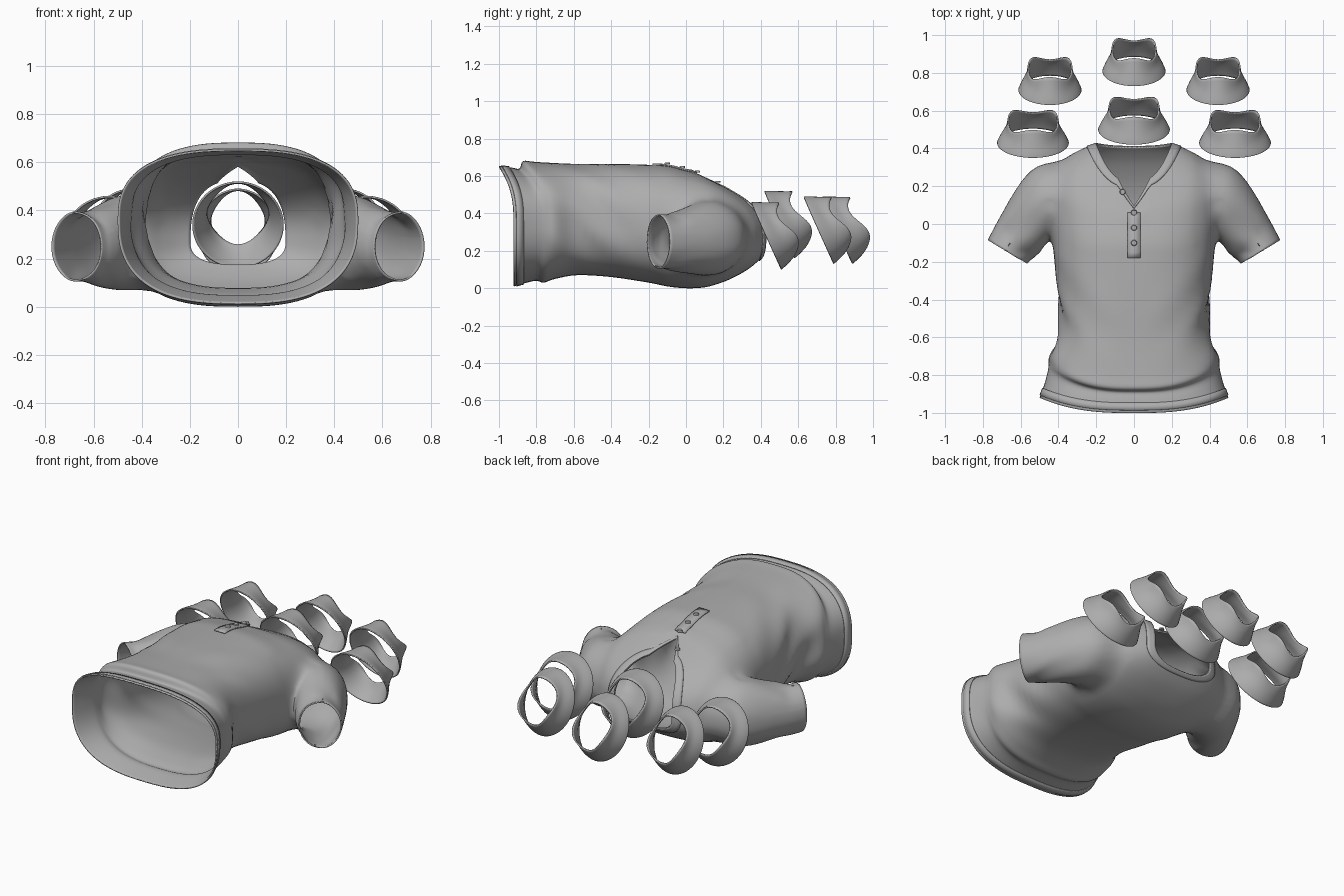
import bpy, bmesh
from math import sin, cos, pi, atan2, exp, radians
from mathutils import Vector
from mathutils.bvhtree import BVHTree

if "Cube" in bpy.data.objects:
    bpy.data.objects.remove(bpy.data.objects["Cube"])

cloth = bpy.data.materials.new("grey cloth")
cloth.use_nodes = True
GREY = (0.42, 0.42, 0.42, 1)
cloth.diffuse_color = GREY
cloth.node_tree.nodes["Principled BSDF"].inputs["Base Color"].default_value = GREY

SEG, SUB = 96, 4


def finish(name, bm, thickness=0.0):
    mesh = bpy.data.meshes.new(name)
    bm.to_mesh(mesh)
    mesh.materials.append(cloth)
    obj = bpy.data.objects.new(name, mesh)
    bpy.context.collection.objects.link(obj)
    if thickness:
        mod = obj.modifiers.new("thickness", "SOLIDIFY")
        mod.thickness, mod.offset = thickness, -1
    bpy.ops.object.select_all(action="DESELECT")
    obj.select_set(True)
    bpy.context.view_layer.objects.active = obj
    bpy.ops.object.shade_smooth_by_angle(angle=radians(50))
    return obj


def spline(rows, sub):
    """Catmull-Rom interpolation through rows of numbers."""
    out = []
    for i in range(len(rows) - 1):
        a, b, c, d = (rows[min(max(i + k, 0), len(rows) - 1)] for k in (-1, 0, 1, 2))
        for s in range(sub):
            t = s / sub
            out.append([q + t / 2 * (r - p + t * (2 * p - 5 * q + 4 * r - u + t * (3 * (q - r) + u - p)))
                        for p, q, r, u in zip(a, b, c, d)])
    return out + [rows[-1]]


def skin(bm, rings):
    """Quads between successive closed rings of vertices."""
    for lower, upper in zip(rings, rings[1:]):
        n = len(lower)
        for j in range(n):
            k = (j + 1) % n
            bm.faces.new((lower[j], lower[k], upper[k], upper[j]))


def body_point(row, a):
    fy, fz, sx, sy, sz, by, bz = row
    c, s = cos(a), sin(a)
    ey, ez = (fy, fz) if s > 0 else (by, bz)
    x = sx * abs(c) ** 0.75 * (1 if c > 0 else -1)
    y = sy + (ey - sy) * s * s
    z = sz + (ez - sz) * abs(s) ** 0.78
    # button slit pulled down from the front neckline
    if s > 0 and y > 0:
        w = max(0, 1 - abs(x) / 0.085) * 0.58
        y, z = y * (1 - w), z + 0.45 * y * w
    # soft folds gathered at the waist
    fold = exp(-((y + 0.5) / 0.2) ** 2) * abs(c) * 0.011
    x += fold * sin(24 * (y + 0.9 * z)) * (1 if c > 0 else -1)
    if s > 0:
        z += fold * sin(20 * (y - 0.9 * abs(x)))
    return x, y, z


# Sections from hem to neckline: front y z, side x y z, back y z
sections = [
    (-1.00, .655, .50, -.92, .36, -.92, .01), (-.93, .645, .475, -.85, .36, -.85, .03),
    (-.89, .64, .455, -.78, .36, -.80, .04), (-.87, .68, .45, -.74, .36, -.76, .03),
    (-.80, .675, .445, -.69, .36, -.70, .05), (-.60, .665, .395, -.58, .36, -.58, .07),
    (-.40, .665, .40, -.40, .35, -.40, .06), (-.20, .66, .42, -.20, .33, -.20, .03),
    (-.10, .655, .435, -.08, .30, -.10, .01), (0, .63, .45, .04, .28, 0, 0),
    (.05, .615, .455, .14, .27, .10, .005), (.09, .60, .45, .22, .26, .19, .03),
    (.12, .585, .42, .29, .26, .26, .06), (.15, .57, .36, .35, .26, .33, .10),
    (.18, .555, .27, .40, .26, .38, .14), (.22, .53, .20, .425, .27, .41, .17)]
rows = spline(sections, SUB)
angles = [2 * pi * j / SEG for j in range(SEG)]

# Shirt body
bm = bmesh.new()
skin(bm, [[bm.verts.new(body_point(r, a)) for a in angles] for r in rows])
surface = BVHTree.FromBMesh(bm)

# Armholes, and sleeves drawn out from their rims
ARM_Y, ARM_Z = 0.12, 0.27
holes = [f for f in bm.faces if abs(f.calc_center_median().x) > 0.2 and
         ((f.calc_center_median().y - ARM_Y) / .2) ** 2 + ((f.calc_center_median().z - ARM_Z) / .19) ** 2 < 1]
bmesh.ops.delete(bm, geom=holes, context="FACES")
# Outer x y, inner x y, bottom z, top z
sleeve_rows = spline([
    (.50, .335, .45, -.09, .06, .47), (.60, .23, .485, -.135, .075, .44),
    (.68, .09, .52, -.17, .09, .41), (.73, 0, .545, -.19, .10, .39),
    (.775, -.085, .565, -.21, .105, .395)], SUB)
for side in (-1, 1):
    edges = [e for e in bm.edges if e.is_boundary and
             all(v.co.x * side > 0.2 and -0.2 < v.co.y < 0.36 and
                 ((v.co.y - ARM_Y) / .27) ** 2 + ((v.co.z - ARM_Z) / .26) ** 2 < 1 for v in e.verts)]
    rim = {v for e in edges for v in e.verts}
    made = {}
    previous = {v: v for v in rim}
    turn = {v: atan2((v.co.z - ARM_Z) / .19, (v.co.y - ARM_Y) / .2) for v in rim}
    for i, (ox, oy, ix, iy, lo, hi) in enumerate(sleeve_rows):
        ring = {}
        for v in rim:
            c, s = (1 + cos(turn[v])) / 2, sin(turn[v])
            ripple = 0.006 * sin(5 * turn[v] + i * 0.5) * sin(pi * i / len(sleeve_rows))
            ring[v] = bm.verts.new((side * (ix + (ox - ix) * c), iy + (oy - iy) * c,
                                    (lo + hi) / 2 + ((hi - lo) / 2 + ripple) * s))
        for e in edges:
            a, b = e.verts
            bm.faces.new((previous[a], previous[b], ring[b], ring[a]))
        previous = ring
near = [v for v in bm.verts if 0.32 < abs(v.co.x) < 0.66 and -0.14 < v.co.y < 0.36 and not
        (v.is_boundary)]
for _ in range(8):
    bmesh.ops.smooth_vert(bm, verts=near, factor=0.5, use_axis_x=True, use_axis_y=True, use_axis_z=True)
bmesh.ops.recalc_face_normals(bm, faces=bm.faces)
if max(bm.faces, key=lambda f: f.calc_center_median().z).normal.z < 0:
    bmesh.ops.reverse_faces(bm, faces=bm.faces)
finish("shirt_body", bm, 0.008)


# Raised trims around the neckline and the hem
def trim(name, part):
    bm = bmesh.new()
    skin(bm, [[bm.verts.new(body_point(r, a)) for a in angles] for r in part])
    bm.normal_update()
    top = max(bm.faces, key=lambda f: f.normal.z ** 2)
    up = 1 if (top.normal.z > 0) == (top.calc_center_median().z > 0.3) else -1
    for v in bm.verts:
        v.co += v.normal * up * 0.005
    finish(name, bm, 0.006 * up)


trim("neck_band", rows[-4:])
trim("hem_band", rows[1:4])


def drop(x, y):
    hit = surface.ray_cast(Vector((x, y, 2)), Vector((0, 0, -1)))[0]
    return hit.z if hit else 0.6


# Button placket following the chest
bm = bmesh.new()
strip = [[bm.verts.new((x, y, drop(x, y) + 0.008)) for x in (-.035, 0, .035)]
         for y in [-.18 + .03 * k for k in range(9)]]
for low, high in zip(strip, strip[1:]):
    for k in range(2):
        bm.faces.new((low[k], low[k + 1], high[k + 1], high[k]))
finish("placket", bm, 0.008)

# Buttons
for n, (x, y) in enumerate([(0, -.10), (0, -.02), (0, .06), (-.06, .17)]):
    bm = bmesh.new()
    bmesh.ops.create_cone(bm, cap_ends=True, segments=20, radius1=.016, radius2=.013, depth=.01)
    bmesh.ops.translate(bm, verts=bm.verts, vec=(x, y, drop(x, y) + 0.013))
    finish(f"button_{n + 1}", bm)


# Loose collars: flared tubes leaning forward, with a wavy narrow rim
def collar(name, x0, dy, dz, width):
    # half width, then y z of the front and back of each rim
    profile = spline([(.19, .35, .46, .51, .10), (.175, .37, .46, .54, .125),
                      (.145, .42, .455, .58, .165), (.135, .48, .45, .61, .205)], 3)
    bm = bmesh.new()
    rings = []
    for i, (hw, fy, fz, by, bz) in enumerate(profile):
        wave = i / (len(profile) - 1)
        ring = []
        for a in angles[::2]:
            t = (1 - sin(a)) / 2
            lift = wave ** 2 * 0.018 * cos(3 * a + pi / 2)
            ring.append(bm.verts.new((x0 + hw * width * cos(a),
                                      fy + (by - fy) * t + dy + lift,
                                      fz + (bz - fz) * t + dz + lift / 2)))
        rings.append(ring)
    skin(bm, rings)
    bmesh.ops.recalc_face_normals(bm, faces=bm.faces)
    finish(name, bm, 0.008)


collar("collar_front_center", 0, .07, .06, 1)
collar("collar_back_center", 0, .38, .03, .88)
for side, label in ((1, "left"), (-1, "right")):
    collar(f"collar_front_{label}", .535 * side, 0, 0, 1)
    collar(f"collar_back_{label}", .445 * side, .28, .03, .88)
